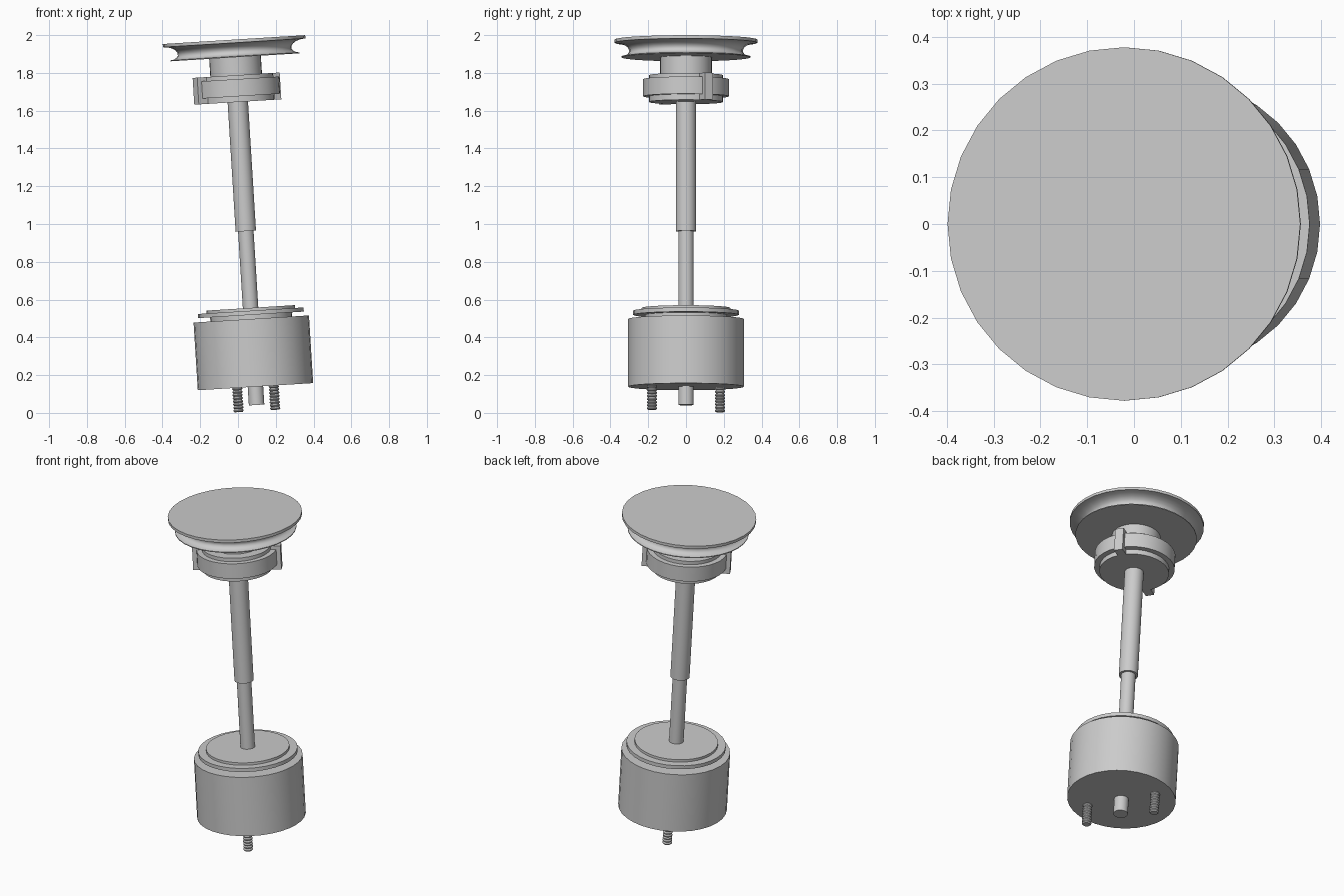
import bpy, bmesh, math
from mathutils import Matrix, Vector

cube = bpy.data.objects.get("Cube")
if cube:
    bpy.data.objects.remove(cube, do_unlink=True)

# One plain grey for the whole model
grey = bpy.data.materials.new("light_grey")
grey.use_nodes = True
GREY = (0.6, 0.6, 0.6, 1)
grey.diffuse_color = GREY
grey.node_tree.nodes["Principled BSDF"].inputs["Base Color"].default_value = GREY

# Everything is built along a vertical axis, then leaned by this frame
LEAN = Matrix.Translation((0.0985, 0, 0.042)) @ Matrix.Rotation(math.radians(-3.55), 4, 'Y')


def finish(name, bm, place=Matrix()):
    bmesh.ops.recalc_face_normals(bm, faces=bm.faces)
    mesh = bpy.data.meshes.new(name)
    bm.to_mesh(mesh)
    bm.free()
    mesh.materials.append(grey)
    obj = bpy.data.objects.new(name, mesh)
    bpy.context.collection.objects.link(obj)
    obj.matrix_world = LEAN @ place
    bpy.ops.object.select_all(action='DESELECT')
    obj.select_set(True)
    bpy.context.view_layer.objects.active = obj
    bpy.ops.object.shade_smooth_by_angle(angle=math.radians(35))
    return obj


def lathe(name, profile, sides=32, place=Matrix()):
    """Turn a (radius, height) profile into a closed solid."""
    bm = bmesh.new()
    rings = []
    for r, h in profile:
        rings.append([bm.verts.new((r * math.cos(a), r * math.sin(a), h))
                      for a in (math.tau * i / sides for i in range(sides))])
    for low, high in zip(rings, rings[1:]):
        for i in range(sides):
            j = (i + 1) % sides
            bm.faces.new((low[i], low[j], high[j], high[i]))
    bm.faces.new(rings[0])
    bm.faces.new(rings[-1])
    return finish(name, bm, place)


def cylinder(name, radius, bottom, top, sides=32):
    return lathe(name, [(radius, bottom), (radius, top)], sides)


# Base drum with its stepped cap
cylinder("base_drum", 0.306, 0.097, 0.456)
cylinder("cap_neck", 0.217, 0.45, 0.48)
cylinder("cap_flange", 0.28, 0.478, 0.50)
cylinder("cap_plate", 0.235, 0.495, 0.515)
cylinder("bottom_pin", 0.041, 0, 0.10)

# Telescoping shaft
cylinder("lower_shaft", 0.041, 0.51, 0.93)
cylinder("upper_shaft", 0.054, 0.922, 1.61)

# Clamp collar
cylinder("collar_core", 0.196, 1.607, 1.749)
cylinder("collar_ring", 0.227, 1.637, 1.728)
cylinder("head_neck", 0.137, 1.745, 1.85)

# Grooved pulley head: the groove is a half arc between two thin rims
groove = []
for i in range(9):
    t = i / 8
    groove.append((0.342 + 0.036 * t - 0.058 * math.sin(math.pi * t),
                   1.885 - 0.036 * math.cos(math.pi * t)))
lathe("pulley_head", [(0.342, 1.844)] + groove + [(0.378, 1.938)])

# Opposed clamp lugs
for side, turn in (("left", 29), ("right", 209)):
    bm = bmesh.new()
    bmesh.ops.create_cube(bm, size=1)
    bmesh.ops.scale(bm, vec=Vector((0.06, 0.05, 0.142)), verts=bm.verts)
    bmesh.ops.translate(bm, vec=Vector((0.22, 0, 1.678)), verts=bm.verts)
    finish(side + "_clamp_lug", bm, Matrix.Rotation(math.radians(turn), 4, 'Z'))

# Threaded mounting studs under the drum
PITCH = 0.0165
thread = []
for i in range(8):
    h = -0.032 + i * PITCH
    thread += [(0.021, h), (0.027, h + PITCH * 0.35), (0.027, h + PITCH * 0.6)]
thread.append((0.021, 0.1))
for side, sign in (("left", 1), ("right", -1)):
    lathe(side + "_stud", thread, 16, Matrix.Translation((0.097 * sign, -0.18 * sign, 0)))
